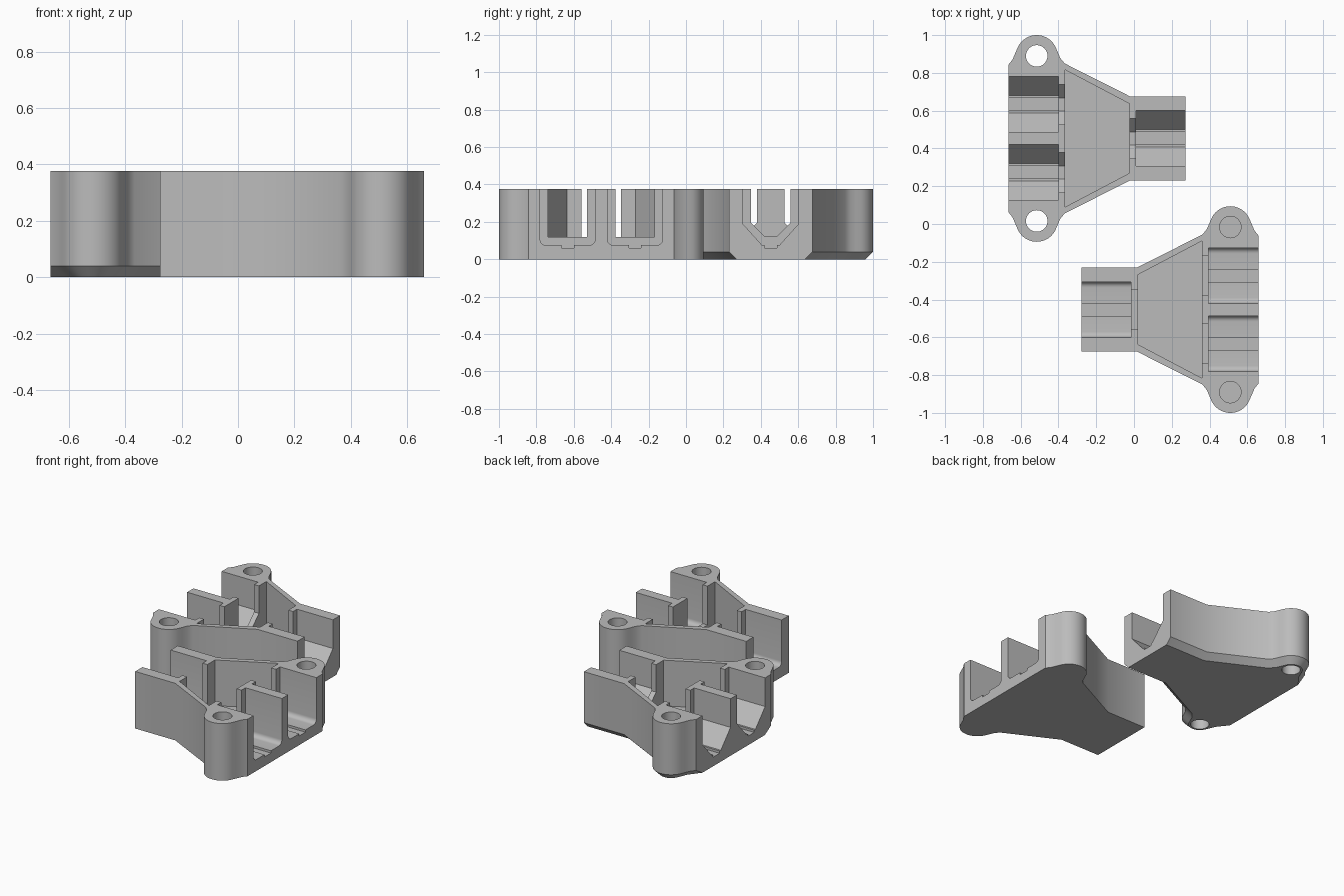
import bpy, bmesh, math
from mathutils import Vector

if "Cube" in bpy.data.objects:
    bpy.data.objects.remove(bpy.data.objects["Cube"])

H = 0.376                      # shell height
X0, X1 = -0.665, 0.272         # wide end and narrow end
EAR = (-0.515, 0.437)          # screw ear centre, measured from the mid line

grey = bpy.data.materials.new("plain grey")
grey.diffuse_color = (0.5, 0.5, 0.5, 1)
grey.use_nodes = True
grey.node_tree.nodes["Principled BSDF"].inputs["Base Color"].default_value = grey.diffuse_color


def loft(name, rings):
    """Closed solid through matching rings of points."""
    bm = bmesh.new()
    loops = [[bm.verts.new(p) for p in r] for r in rings]
    n = len(loops[0])
    for a, b in zip(loops, loops[1:]):
        for i in range(n):
            bm.faces.new((a[i], a[(i + 1) % n], b[(i + 1) % n], b[i]))
    bm.faces.new(loops[0][::-1])
    bm.faces.new(loops[-1])
    bmesh.ops.recalc_face_normals(bm, faces=bm.faces)
    me = bpy.data.meshes.new(name)
    bm.to_mesh(me)
    bm.free()
    ob = bpy.data.objects.new(name, me)
    bpy.context.collection.objects.link(ob)
    return ob


def prism_z(pts, z0, z1):
    return loft("cutter", [[(x, y, z) for x, y in pts] for z in (z0, z1)])


def prism_x(half, yc, xa, xb):
    """Cutter along x from the right half of a symmetric y-z profile, listed bottom up."""
    prof = half + [(-y, z) for y, z in reversed(half)]
    return loft("cutter", [[(x, yc + y, z) for y, z in prof] for x in (xa, xb)])


def cut(ob, cutter):
    m = ob.modifiers.new("cut", 'BOOLEAN')
    m.operation, m.solver, m.object = 'DIFFERENCE', 'EXACT', cutter
    bpy.context.view_layer.objects.active = ob
    bpy.ops.object.modifier_apply(modifier=m.name)
    bpy.data.objects.remove(cutter)


def circle(c, r, a0, a1, n):
    return [(c[0] + r * math.cos(a), c[1] + r * math.sin(a))
            for a in (math.radians(a0 + (a1 - a0) * i / n) for i in range(n + 1))]


# One side of the outline, from wide end over the ear to the narrow end
side = ([(X0, 0.39), (-0.643, 0.418), (-0.627, 0.455)]
        + circle(EAR, 0.11, 157, 23, 20)
        + [(-0.403, 0.455), (-0.39, 0.425), (-0.367, 0.397), (-0.02, 0.222), (X1, 0.222)])


def inset(chain, d):
    """Move the side inwards by d; the end points stay on the end planes."""
    pts = [Vector(p) for p in chain]
    nrm = []
    for a, b in zip(pts, pts[1:]):
        t = (b - a).normalized()
        nrm.append(Vector((t.y, -t.x)))
    out = []
    for i, p in enumerate(pts):
        if i in (0, len(pts) - 1):
            n = nrm[0] if i == 0 else nrm[-1]
            out.append((p.x, p.y + d / n.y))
        else:
            n = (nrm[i - 1] + nrm[i]).normalized()
            q = p + n * (d / n.dot(nrm[i]))
            out.append((q.x, q.y))
    return out


def ring(chain, z):
    full = chain + [(x, -y) for x, y in reversed(chain)]
    return [(x, y, z) for x, y in full]


def shell(name, chamfer, channel, opening, hole_floor):
    rings = [ring(side, chamfer), ring(side, H)]
    if chamfer:
        rings.insert(0, ring(inset(side, chamfer), 0))
    ob = loft(name, rings)
    # tapered middle cavity
    cut(ob, prism_z([(-0.365, -0.363), (-0.025, -0.184), (-0.025, 0.184), (-0.365, 0.363)], 0.075, 0.5))
    # two channels at the wide end, one at the narrow end, each with a strain-relief opening
    for yc, xa, xb, oa, ob_ in ((0.18, -0.8, -0.4, -0.42, -0.34),
                                (-0.18, -0.8, -0.4, -0.42, -0.34),
                                (0.0, 0.01, 0.5, -0.05, 0.03)):
        cut(ob, prism_x(channel, yc, xa, xb))
        cut(ob, prism_x(opening, yc, oa, ob_))
    # screw holes in the ears
    for s in (1, -1):
        cut(ob, prism_z(circle((EAR[0], s * EAR[1]), 0.057, 0, 348.75, 31), hole_floor, 0.5))
    ob.data.materials.clear()
    ob.data.materials.append(grey)
    for p in ob.data.polygons:
        p.material_index = 0
    bpy.ops.object.select_all(action='DESELECT')
    ob.select_set(True)
    bpy.context.view_layer.objects.active = ob
    bpy.ops.object.shade_smooth_by_angle(angle=math.radians(30))
    return ob


groove = [(0.033, 0.06), (0.033, 0.075)]
# Upper shell: chamfered base, V channels, through holes
vee = groove + [(0.046, 0.075), (0.147, 0.187), (0.147, 0.5)]
vee_open = [(0.035, 0.125), (0.106, 0.195), (0.106, 0.5)]
top_shell = shell("chamfered_shell", 0.04, vee, vee_open, -0.1)
top_shell.location = (0, 0.453, 0)

# Lower shell: flat base, rounded U channels, blind holes
corner = circle((0.117, 0.105), 0.03, -90, 0, 6)
square = groove + corner + [(0.147, 0.5)]
square_open = [(0.105, 0.12), (0.105, 0.5)]
base_shell = shell("flat_shell", 0, square, square_open, 0.06)
base_shell.location = (-0.005, -0.453, 0)
base_shell.rotation_euler = (0, 0, math.pi)
